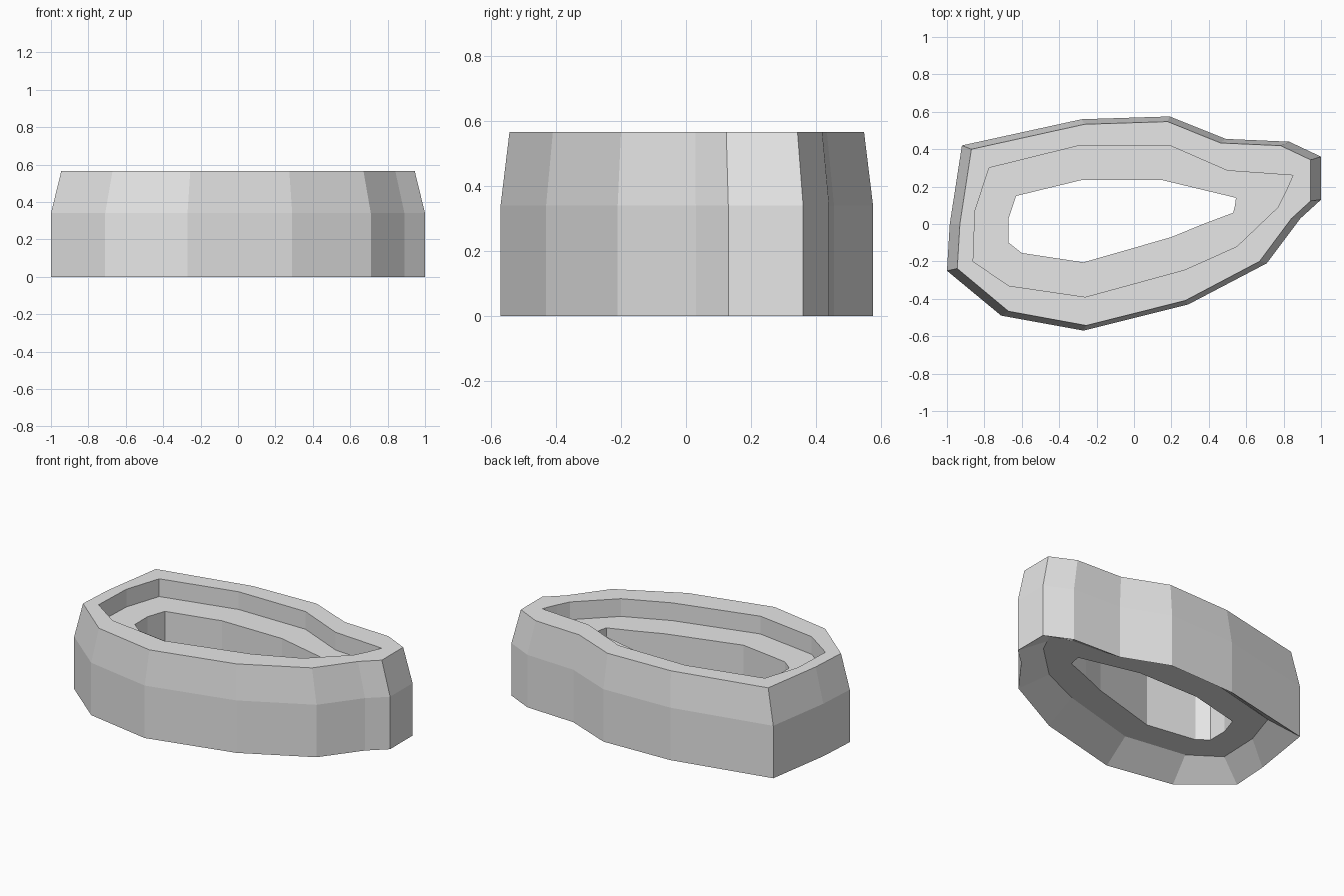
import bpy
import bmesh

cube = bpy.data.objects.get("Cube")
if cube:
    bpy.data.objects.remove(cube, do_unlink=True)

# Plan outlines, matched point for point, clockwise from the back corner
outer = [(-.92, .42), (-.28, .56), (.19, .575), (.49, .455), (.83, .44),
         (1, .36), (1, .13), (.89, .03), (.71, -.21), (.29, -.43),
         (-.27, -.57), (-.71, -.49), (-1, -.25), (-.985, 0)]
lip = [(-.775, .3), (-.29, .42), (.19, .42), (.5, .285), (.7, .271),
       (.85, .26), (.81, .17), (.77, .09), (.55, -.12), (.27, -.245),
       (-.26, -.39), (-.67, -.33), (-.86, -.2), (-.85, .07)]
hole = [(-.63, .15), (-.28, .235), (.15, .235), (.42, .17), (.5, .151),
        (.545, .14), (.54, .1), (.53, .06), (.37, 0), (.2, -.07),
        (-.27, -.205), (-.6, -.155), (-.67, -.1), (-.67, .03)]

HEIGHT, SHOULDER, STEP = .565, .34, .115
rim = [(x * .945, y * .952) for x, y in outer]

# Closed cross-section: wall, taper, rim, ledge, hole, hollow underside
section = [
    (outer, 0),
    (outer, SHOULDER),
    (rim, HEIGHT),
    (lip, HEIGHT),
    (lip, HEIGHT - STEP),
    (hole, HEIGHT - STEP),
    (hole, STEP),
    (lip, STEP),
]


def bridge(bm, lower, upper):
    """Join two matching rings with a band of quads."""
    count = len(lower)
    for i in range(count):
        j = (i + 1) % count
        bm.faces.new((lower[i], lower[j], upper[j], upper[i]))


bm = bmesh.new()
rings = [[bm.verts.new((x, y, z)) for x, y in outline] for outline, z in section]
for k, ring in enumerate(rings):
    bridge(bm, ring, rings[(k + 1) % len(rings)])
bmesh.ops.recalc_face_normals(bm, faces=bm.faces)

mesh = bpy.data.meshes.new("stepped_ring")
bm.to_mesh(mesh)
bm.free()
ring_object = bpy.data.objects.new("stepped_ring", mesh)
bpy.context.collection.objects.link(ring_object)

# Single plain grey
grey = bpy.data.materials.new("light_grey")
grey.use_nodes = True
colour = (.8, .8, .8, 1)
grey.diffuse_color = colour
grey.node_tree.nodes["Principled BSDF"].inputs["Base Color"].default_value = colour
mesh.materials.append(grey)
